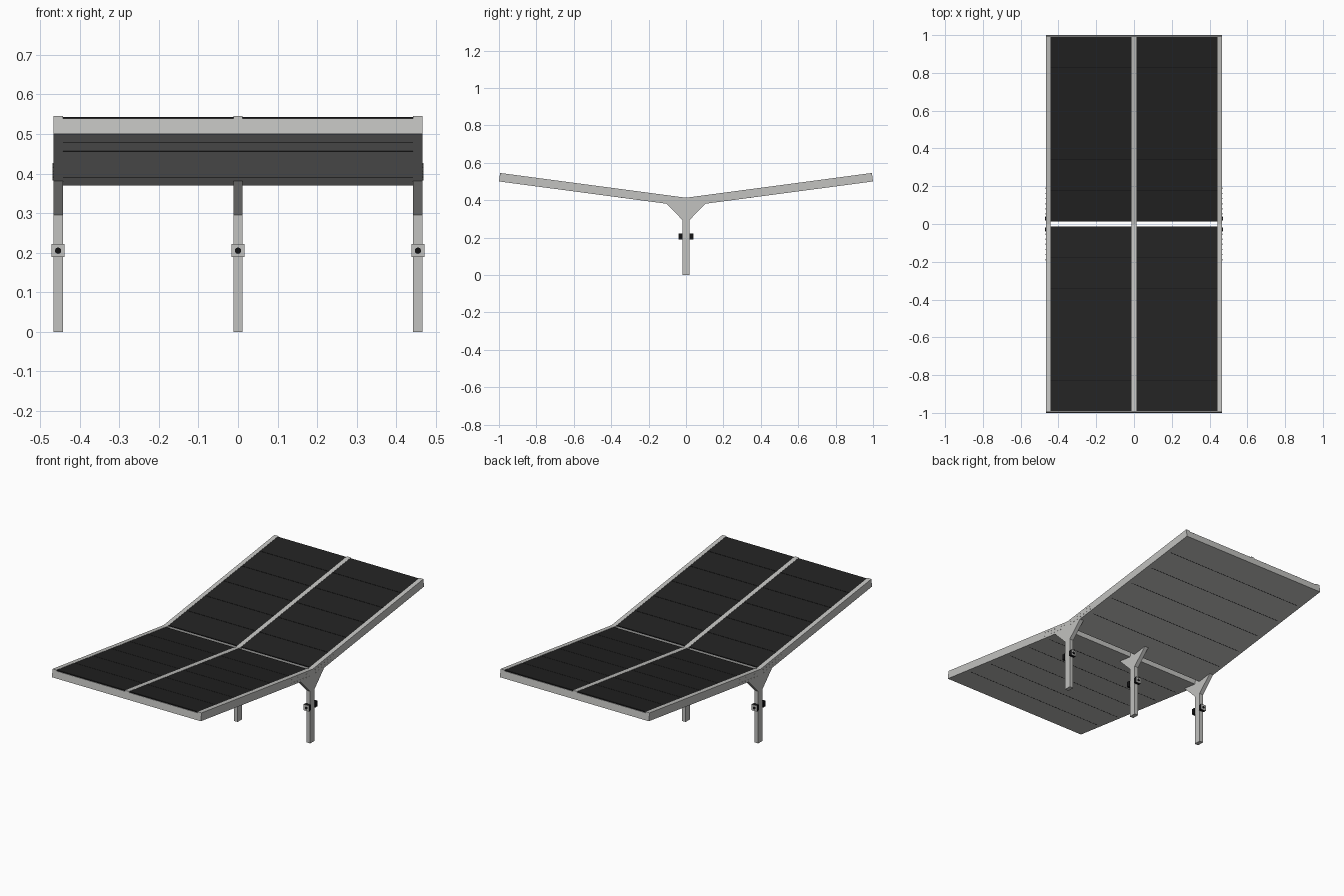
import bpy, bmesh, math
from mathutils import Vector, Matrix

if "Cube" in bpy.data.objects:
    bpy.data.objects.remove(bpy.data.objects["Cube"])


def material(name, c):
    m = bpy.data.materials.new(name)
    m.diffuse_color = (c[0], c[1], c[2], 1)
    m.use_nodes = True
    m.node_tree.nodes["Principled BSDF"].inputs["Base Color"].default_value = m.diffuse_color
    return m


GREY = material("light grey metal", (0.54, 0.54, 0.525))
PANEL = material("dark solar panel", (0.016, 0.016, 0.016))
BLACK = material("black seam and housing", (0.006, 0.006, 0.007))

A = math.atan(0.133)              # wing slope
TOP = 0.413                       # height of the valley line
THICK = 0.0455
LENGTH = (1 - THICK * math.sin(A)) / math.cos(A)
HALF = 0.467
RAIL = 0.024


def finish(name, bm, mat):
    bmesh.ops.recalc_face_normals(bm, faces=bm.faces)
    me = bpy.data.meshes.new(name)
    bm.to_mesh(me)
    bm.free()
    me.materials.append(mat)
    ob = bpy.data.objects.new(name, me)
    bpy.context.collection.objects.link(ob)
    return ob


def prism(name, pts, x0, x1, mat):
    """Extrude a (y, z) outline along x."""
    bm = bmesh.new()
    f = bm.faces.new([bm.verts.new((x0, y, z)) for y, z in pts])
    r = bmesh.ops.extrude_face_region(bm, geom=[f])
    vs = [v for v in r["geom"] if isinstance(v, bmesh.types.BMVert)]
    bmesh.ops.translate(bm, verts=vs, vec=(x1 - x0, 0, 0))
    return finish(name, bm, mat)


def on_wing(t, d, side=1):
    """(y, z) at distance t along the slope and depth d below the top."""
    return (side * (t * math.cos(A) + d * math.sin(A)),
            TOP + t * math.sin(A) - d * math.cos(A))


def slab(name, x0, x1, t0, t1, d0, d1, side, mat):
    return prism(name, [on_wing(t0, d0, side), on_wing(t1, d0, side),
                        on_wing(t1, d1, side), on_wing(t0, d1, side)], x0, x1, mat)


def box(name, c, s, mat):
    bm = bmesh.new()
    bmesh.ops.create_cube(bm, size=1,
                          matrix=Matrix.Translation(c) @ Matrix.Diagonal((*s, 1)))
    return finish(name, bm, mat)


def disc(name, c, r, depth, axis, mat, n=16):
    rot = Vector((0, 0, 1)).rotation_difference(Vector(axis)).to_matrix().to_4x4()
    bm = bmesh.new()
    bmesh.ops.create_cone(bm, cap_ends=True, segments=n, radius1=r, radius2=r,
                          depth=depth, matrix=Matrix.Translation(c) @ rot)
    return finish(name, bm, mat)


# V-shaped rafters: two at the sides, one in the middle
valley_bottom = TOP - THICK / math.cos(A)
vee = [(0, TOP), on_wing(LENGTH, 0), on_wing(LENGTH, THICK), (0, valley_bottom),
       on_wing(LENGTH, THICK, -1), on_wing(LENGTH, 0, -1)]
rows = (-HALF + RAIL / 2, 0, HALF - RAIL / 2)
for x in rows:
    prism("rafter", vee, x - RAIL / 2, x + RAIL / 2, GREY)

# Posts with flared heads
half_y = [(0.02, 0), (0.02, 0.295), (0.105, valley_bottom + 0.105 * math.tan(A))]
outline = half_y + [(0, valley_bottom)] + [(-y, z) for y, z in reversed(half_y)]
for x in rows:
    prism("post", outline, x - RAIL / 2, x + RAIL / 2, GREY)
    # Lamp boxes on the front and back of each post
    for s in (-1, 1):
        box("lamp_housing", (x, s * 0.0285, 0.205), (0.032, 0.018, 0.032), BLACK)
        box("lamp_plate", (x, s * 0.0382, 0.205), (0.033, 0.0016, 0.033), GREY)
        disc("lamp_lens", (x, s * 0.039, 0.205), 0.008, 0.002, (0, 1, 0), BLACK)

# Roof wings: deck, solar panels and seams in each bay
PANELS = 6
GAP0 = 0.012
step = (LENGTH - GAP0) / PANELS
for side in (-1, 1):
    for x0, x1 in ((rows[0] + RAIL / 2, -RAIL / 2), (RAIL / 2, rows[2] - RAIL / 2)):
        slab("deck", x0, x1, GAP0, LENGTH, 0.006, THICK, side, GREY)
        slab("panel_bed", x0, x1, GAP0, LENGTH - 0.004, 0.003, 0.006, side, BLACK)
        for i in range(PANELS):
            t0 = GAP0 + i * step
            t1 = min(t0 + step, LENGTH - 0.004)
            slab("solar_panel", x0, x1, t0 + 0.001, t1 - 0.001, 0.001, 0.003, side, PANEL)
    for i in range(1, PANELS):
        t = GAP0 + i * step
        slab("underside_seam", -HALF + RAIL, HALF - RAIL, t - 0.0012, t + 0.0012,
             THICK - 0.001, THICK + 0.0005, side, BLACK)

# Small bolts in two rows at the side rafters
for sx in (-1, 1):
    for side in (-1, 1):
        for d in (0.014, 0.032):
            for i in range(7):
                y, z = on_wing(0.025 + i * 0.027, d, side)
                disc("bolt", (sx * (HALF + 0.0005), y, z), 0.0025, 0.003, (1, 0, 0), GREY, 8)
